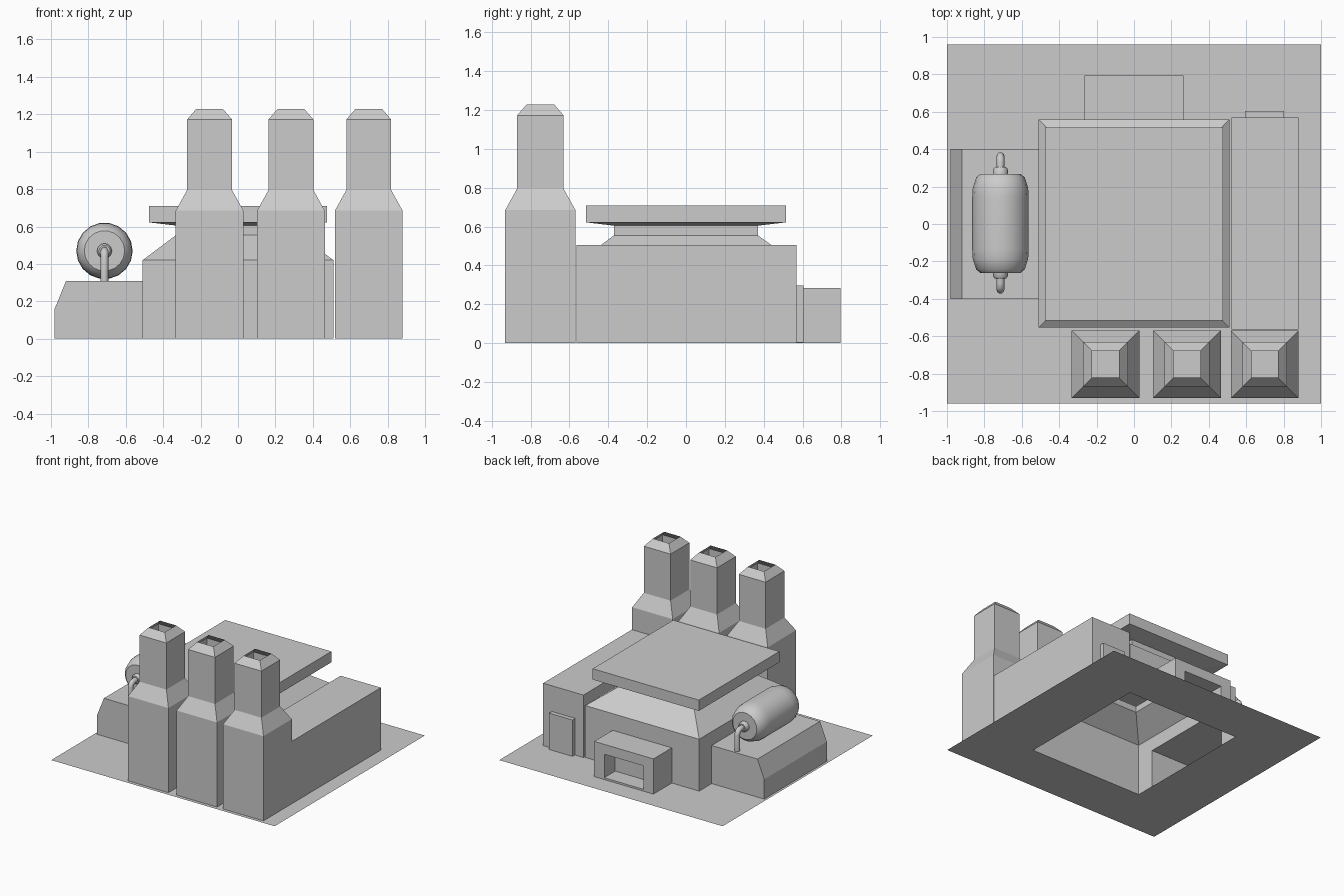
import bpy, bmesh
from math import sin, cos, pi

if "Cube" in bpy.data.objects:
    bpy.data.objects.remove(bpy.data.objects["Cube"])


def make(name, bm, smooth=False, recalc=True):
    if recalc:
        bmesh.ops.remove_doubles(bm, verts=bm.verts, dist=1e-4)
        bmesh.ops.recalc_face_normals(bm, faces=bm.faces)
    me = bpy.data.meshes.new(name)
    bm.to_mesh(me)
    bm.free()
    ob = bpy.data.objects.new(name, me)
    bpy.context.collection.objects.link(ob)
    if smooth:
        bpy.context.view_layer.objects.active = ob
        ob.select_set(True)
        bpy.ops.object.shade_smooth_by_angle(angle=0.7)
        ob.select_set(False)
    return ob


def quad(bm, pts):
    return bm.faces.new([bm.verts.new(p) for p in pts])


def loft(bm, rings, cap_start=False, cap_end=False):
    vs = [[bm.verts.new(p) for p in r] for r in rings]
    n = len(vs[0])
    for a, b in zip(vs, vs[1:]):
        for i in range(n):
            j = (i + 1) % n
            bm.faces.new((a[i], a[j], b[j], b[i]))
    if cap_start:
        bm.faces.new(vs[0][::-1])
    if cap_end:
        bm.faces.new(vs[-1])


def rect(cx, cy, hx, hy, z):
    return [(cx - hx, cy - hy, z), (cx + hx, cy - hy, z),
            (cx + hx, cy + hy, z), (cx - hx, cy + hy, z)]


def rect_y(x0, x1, z0, z1, y):
    return [(x0, y, z0), (x1, y, z0), (x1, y, z1), (x0, y, z1)]


def wall(bm, p, q, h, opening=None):
    """Upright wall from p to q, optionally with a doorway (start, end, height)."""
    def at(t, z):
        return (p[0] + (q[0] - p[0]) * t, p[1] + (q[1] - p[1]) * t, z)
    a, b, oh = opening or (0, 1, 0)
    for t0, t1, z0 in ((0, a, 0), (a, b, oh), (b, 1, 0)):
        if t1 > t0:
            quad(bm, [at(t0, z0), at(t1, z0), at(t1, h), at(t0, h)])


HX, HY, CY = 0.51, 0.557, 0.003

# Ground plate with the hall footprint left open
bm = bmesh.new()
loft(bm, [rect(0, 0, 1, 0.96, 0), rect(0, CY, HX, HY, 0)])
ground = make("ground_plate", bm, recalc=False)

# Main hall: walls open into the annexes, hipped roof, neck and flat slab
bm = bmesh.new()
c = rect(0, CY, HX, HY, 0)
wall(bm, c[0], c[1], 0.42)
wall(bm, c[1], c[2], 0.42)
wall(bm, c[2], c[3], 0.42, ((HX - 0.265) / (2 * HX), (HX + 0.265) / (2 * HX), 0.285))
y1 = CY + HY
wall(bm, c[3], c[0], 0.42, ((y1 - 0.4) / (2 * HY), (y1 + 0.4) / (2 * HY), 0.308))
loft(bm, [rect(0, CY, HX, HY, 0.42), rect(0, 0, 0.33, 0.37, 0.555),
          rect(0, 0, 0.33, 0.37, 0.605), rect(0, 0, 0.475, 0.515, 0.622),
          rect(0, 0, 0.475, 0.515, 0.71)], cap_end=True)
make("main_hall", bm)

# Side annex with sloped outer edge, open towards the hall
bm = bmesh.new()
prof = [(-HX, 0.308), (-0.92, 0.308), (-0.98, 0.16), (-0.98, 0)]
for (xa, za), (xb, zb) in zip(prof, prof[1:]):
    quad(bm, [(xa, -0.4, za), (xa, 0.4, za), (xb, 0.4, zb), (xb, -0.4, zb)])
for y in (-0.4, 0.4):
    bm.faces.new([bm.verts.new((x, y, z)) for x, z in prof + [(-HX, 0)]])
make("side_annex", bm)

# Rear porch with recessed entrance
bm = bmesh.new()
loft(bm, [rect_y(-0.265, 0.265, 0, 0.285, y1), rect_y(-0.265, 0.265, 0, 0.285, 0.795),
          rect_y(-0.175, 0.175, 0.015, 0.205, 0.795),
          rect_y(-0.175, 0.175, 0.015, 0.205, 0.655)], cap_end=True)
make("rear_porch", bm)

# Long wing and its door
bm = bmesh.new()
loft(bm, [rect(0.7, 0.002, 0.18, 0.567, 0), rect(0.7, 0.002, 0.18, 0.567, 0.505)], cap_end=True)
make("long_wing", bm)
bm = bmesh.new()
loft(bm, [rect_y(0.593, 0.803, 0.003, 0.297, 0.569), rect_y(0.593, 0.803, 0.003, 0.297, 0.604)],
     cap_end=True)
make("wing_door", bm)

# Three open-topped chimneys
for i, x in enumerate((-0.152, 0.283, 0.699)):
    bm = bmesh.new()
    loft(bm, [rect(x, -0.75, h, h, z) for h, z in
              ((0.181, 0), (0.181, 0.685), (0.12, 0.795), (0.12, 1.172), (0.072, 1.228))])
    make(f"chimney_{i + 1}", bm)


# Tank lying along y, with end collars
def lathe(name, prof, n):
    bm = bmesh.new()
    loft(bm, [[(-0.714 + r * cos(2 * pi * k / n), y, 0.47 + r * sin(2 * pi * k / n))
               for k in range(n)] for y, r in prof], True, True)
    return make(name, bm, smooth=True)


half = [(0.265, 0.108), (0.245, 0.13), (0.19, 0.148), (0.14, 0.151)]
lathe("tank", [(-y + 0.003, r) for y, r in half] + [(y + 0.003, r) for y, r in half[::-1]], 18)

for side, label in ((-1, "front"), (1, "back")):
    def Y(v):
        return side * v + 0.006
    lathe(f"{label}_collar", [(Y(0.255), 0.04), (Y(0.285), 0.04), (Y(0.298), 0.03)], 12)
    # Bent pipe from the tank end down to the annex roof
    bm = bmesh.new()
    path = [(0.28, 0.47, 0), (0.325, 0.47, 0)]
    path += [(0.325 + 0.032 * sin(a), 0.438 + 0.032 * cos(a), a) for a in (pi / 6, pi / 3, pi / 2)]
    path += [(0.357, 0.308, pi / 2)]
    loft(bm, [[(-0.714 + 0.021 * cos(t), Y(y + 0.021 * sin(t) * sin(a)), z + 0.021 * sin(t) * cos(a))
               for t in [2 * pi * k / 10 for k in range(10)]] for y, z, a in path], True, True)
    make(f"{label}_pipe", bm, smooth=True)
